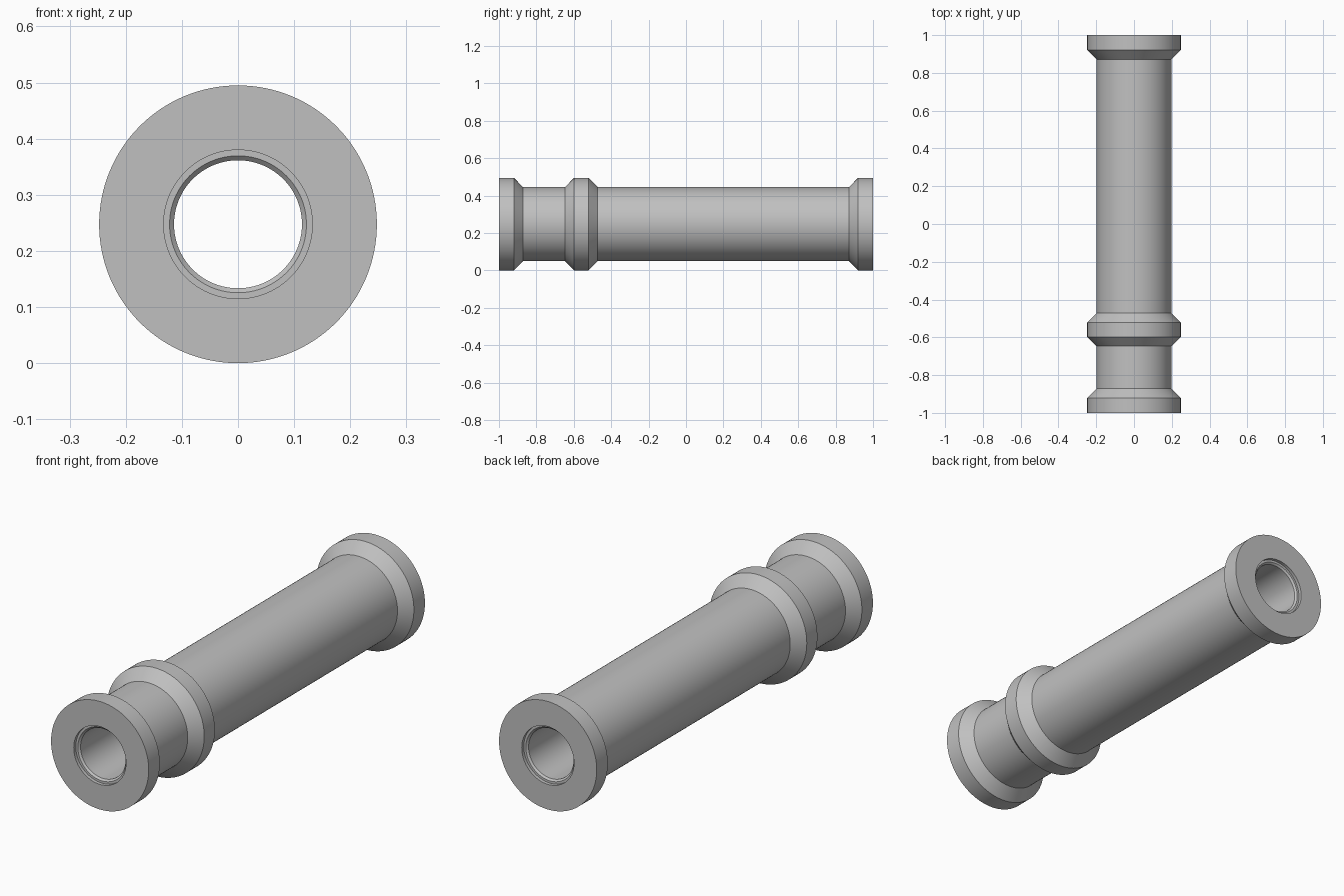
import bpy
import bmesh
from math import cos, sin, tau, radians

cube = bpy.data.objects.get("Cube")
if cube:
    bpy.data.objects.remove(cube, do_unlink=True)

SEGMENTS = 128
FLANGE_R, BODY_R = 0.2475, 0.198
RECESS_R, SEAT_R, BORE_R = 0.1325, 0.122, 0.114

# Plain grey for the whole part
grey = bpy.data.materials.new("plain_grey")
grey.use_nodes = True
colour = (0.53, 0.53, 0.53, 1)
grey.diffuse_color = colour
grey.node_tree.nodes["Principled BSDF"].inputs["Base Color"].default_value = colour


def lathe(name, profile, centre_z):
    """Turn a closed (y, radius) profile around the lengthwise axis."""
    bm = bmesh.new()
    rings = []
    for i in range(SEGMENTS):
        a = tau * i / SEGMENTS
        rings.append([bm.verts.new((r * cos(a), y, centre_z + r * sin(a)))
                      for y, r in profile])
    count = len(profile)
    for i in range(SEGMENTS):
        here, following = rings[i], rings[(i + 1) % SEGMENTS]
        for j in range(count):
            k = (j + 1) % count
            bm.faces.new((here[j], here[k], following[k], following[j]))
    bmesh.ops.recalc_face_normals(bm, faces=bm.faces)
    mesh = bpy.data.meshes.new(name)
    bm.to_mesh(mesh)
    bm.free()
    mesh.materials.append(grey)
    obj = bpy.data.objects.new(name, mesh)
    bpy.context.collection.objects.link(obj)
    bpy.ops.object.select_all(action='DESELECT')
    obj.select_set(True)
    bpy.context.view_layer.objects.active = obj
    bpy.ops.object.shade_smooth_by_angle(angle=radians(25))
    return obj


# Outside: front flange, collar, long barrel, rear flange
outside = [
    (-1, FLANGE_R), (-0.92, FLANGE_R), (-0.872, BODY_R),
    (-0.647, BODY_R), (-0.598, FLANGE_R), (-0.521, FLANGE_R), (-0.472, BODY_R),
    (0.872, BODY_R), (0.92, FLANGE_R), (1, FLANGE_R),
]

# Inside: shallow recess and chamfered mouth at each end of the through bore
mouth = [(1, RECESS_R), (0.985, RECESS_R), (0.985, SEAT_R), (0.977, BORE_R)]
inside = mouth + [(-y, r) for y, r in reversed(mouth)]

lathe("flanged_tube", outside + inside, FLANGE_R)
